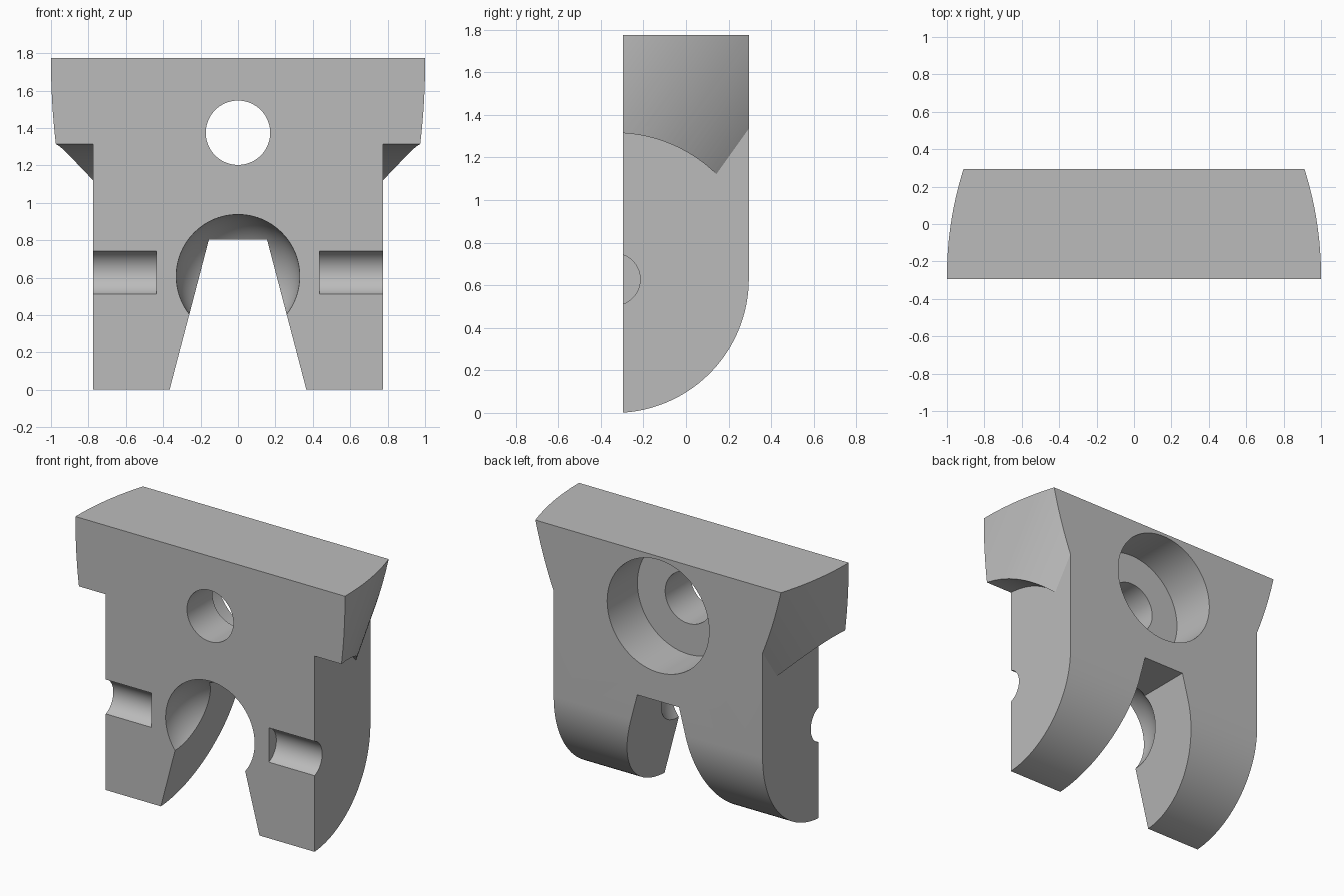
import bpy, bmesh, math
from mathutils import Matrix, Vector

cube = bpy.data.objects.get("Cube")
if cube:
    bpy.data.objects.remove(cube, do_unlink=True)

HALF_Y, TOP, LEG_X = 0.295, 1.775, 0.775
PIVOT_Y, PIVOT_Z = -0.335, 0.63      # shared centre of the foot and ear arcs

grey = bpy.data.materials.new("plain grey")
grey.use_nodes = True
colour = (0.5, 0.5, 0.5, 1)
grey.diffuse_color = colour
grey.node_tree.nodes["Principled BSDF"].inputs["Base Color"].default_value = colour


def to_object(name, bm):
    bmesh.ops.recalc_face_normals(bm, faces=bm.faces)
    mesh = bpy.data.meshes.new(name)
    bm.to_mesh(mesh)
    bm.free()
    mesh.materials.append(grey)
    obj = bpy.data.objects.new(name, mesh)
    bpy.context.collection.objects.link(obj)
    return obj


def prism(name, points, vector):
    bm = bmesh.new()
    face = bm.faces.new([bm.verts.new(p) for p in points])
    grown = bmesh.ops.extrude_face_region(bm, geom=[face])["geom"]
    verts = [g for g in grown if isinstance(g, bmesh.types.BMVert)]
    bmesh.ops.translate(bm, verts=verts, vec=vector)
    return to_object(name, bm)


def box(name, low, high):
    bm = bmesh.new()
    bmesh.ops.create_cube(bm, size=1)
    low, high = Vector(low), Vector(high)
    bmesh.ops.scale(bm, verts=bm.verts, vec=high - low)
    bmesh.ops.translate(bm, verts=bm.verts, vec=(low + high) / 2)
    return to_object(name, bm)


def cylinder(name, centre, axis, radius, length, sides=96):
    bm = bmesh.new()
    turn = Vector((0, 0, 1)).rotation_difference(Vector(axis)).to_matrix().to_4x4()
    bmesh.ops.create_cone(bm, cap_ends=True, segments=sides, radius1=radius,
                          radius2=radius, depth=length,
                          matrix=Matrix.Translation(centre) @ turn)
    return to_object(name, bm)


def combine(target, other, operation):
    other.hide_render = True
    mod = target.modifiers.new(operation, "BOOLEAN")
    mod.operation, mod.solver, mod.object = operation, "EXACT", other
    bpy.ops.object.select_all(action="DESELECT")
    bpy.context.view_layer.objects.active = target
    target.select_set(True)
    bpy.ops.object.modifier_apply(modifier=mod.name)
    bpy.data.objects.remove(other, do_unlink=True)


# Body: side profile with a rounded back foot, extruded across the width
start = math.asin((-HALF_Y - PIVOT_Y) / PIVOT_Z)
profile = [(-LEG_X, -HALF_Y, TOP)]
for i in range(33):
    a = start + (math.pi / 2 - start) * i / 32
    profile.append((-LEG_X, PIVOT_Y + PIVOT_Z * math.sin(a),
                    PIVOT_Z - PIVOT_Z * math.cos(a)))
back_y = profile[-1][1]
profile.append((-LEG_X, back_y, TOP))
body = prism("bracket_body", profile, (2 * LEG_X, 0, 0))

# Ears: blocks trimmed by a tilted cylinder outside and an arc below
tilt = Vector((0, 0.581, 0.814))
across = Vector((0, 0.814, -0.581))
EAR_R = 1.28
for side in (-1, 1):
    xs = sorted((side * 0.55, side * 1.0))
    ear = box("ear", (xs[0], -HALF_Y, 0.85), (xs[1], back_y, TOP))
    centre = Vector((side * (1 - EAR_R), 0, 0)) - 1.26 * across + 1.3 * tilt
    combine(ear, cylinder("ear_curve", centre, tilt, EAR_R, 6, 256), "INTERSECT")
    combine(ear, cylinder("ear_underside", (side, PIVOT_Y, PIVOT_Z), (1, 0, 0),
                          0.685, 1.5, 160), "DIFFERENCE")
    combine(body, ear, "UNION")

# Tapered slot between the legs
slot = [(-0.392, -0.5, -0.1), (0.392, -0.5, -0.1), (0.155, -0.5, 0.805), (-0.155, -0.5, 0.805)]
combine(body, prism("leg_slot", slot, (0, 1, 0)), "DIFFERENCE")

# Spherical socket in the front face
bm = bmesh.new()
bmesh.ops.create_uvsphere(bm, u_segments=96, v_segments=48, radius=0.33,
                          matrix=Matrix.Translation((0, -HALF_Y, 0.608)))
combine(body, to_object("socket", bm), "DIFFERENCE")

# Through hole with a wide counterbore from the back
combine(body, cylinder("bolt_hole", (0, 0, 1.375), (0, 1, 0), 0.172, 2), "DIFFERENCE")
combine(body, cylinder("counterbore", (0, back_y + 0.18, 1.375), (0, 1, 0), 0.378, 1),
        "DIFFERENCE")

# Round grooves running in from both sides of the front
for side in (-1, 1):
    combine(body, cylinder("side_groove", (side * 0.935, -0.338, 0.627), (1, 0, 0),
                           0.123, 1.0), "DIFFERENCE")

bpy.ops.object.select_all(action="DESELECT")
bpy.context.view_layer.objects.active = body
body.select_set(True)
bpy.ops.object.shade_smooth_by_angle(angle=math.radians(25))
